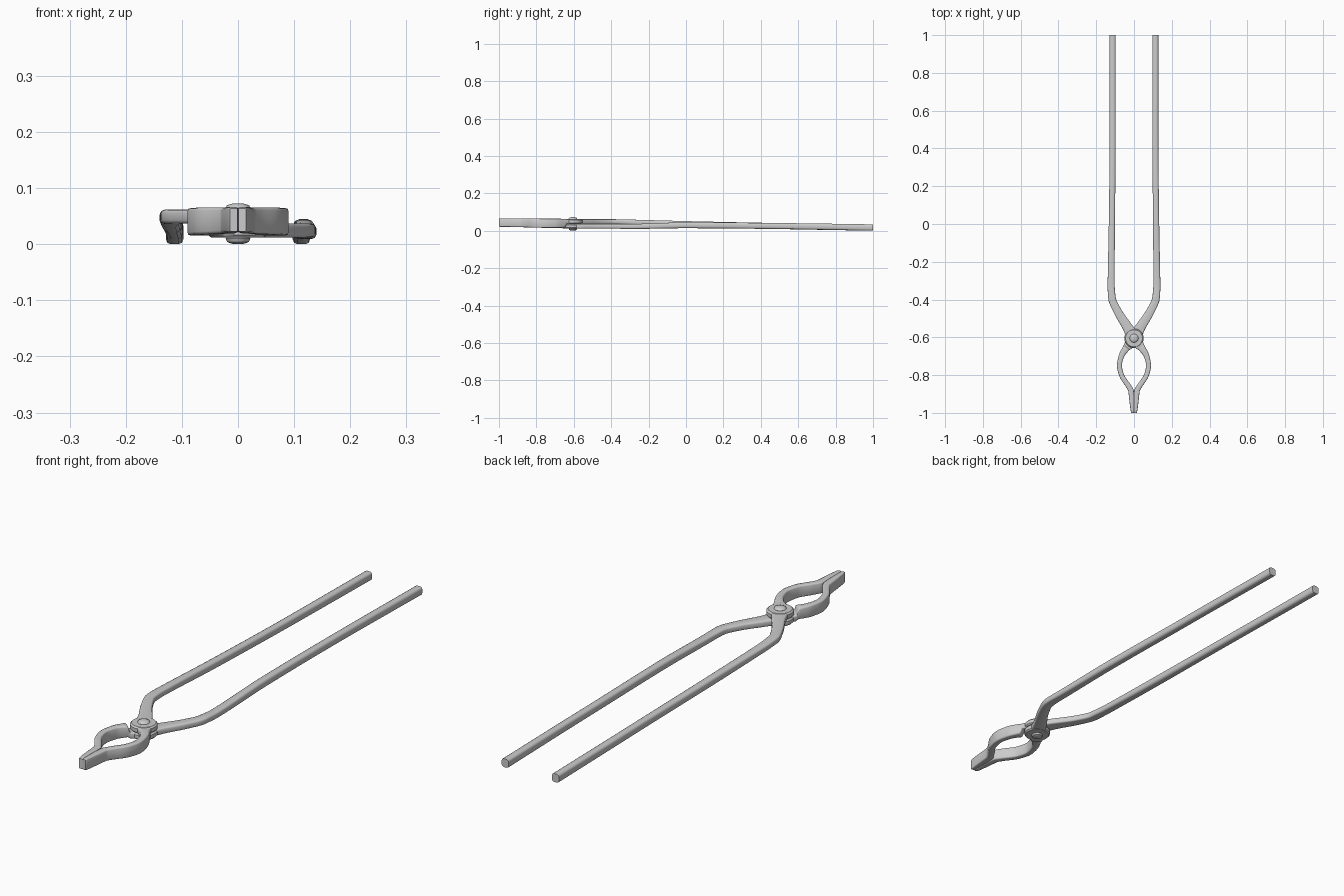
import bpy, bmesh, math
from mathutils import Vector

if "Cube" in bpy.data.objects:
    bpy.data.objects.remove(bpy.data.objects["Cube"])

PIVOT_Y = -0.605


def hermite(ys, vs, y):
    """Monotone cubic through (ys, vs), ys descending, without overshoot."""
    n = len(ys)
    d = [(vs[i + 1] - vs[i]) / (ys[i + 1] - ys[i]) for i in range(n - 1)]
    m = [d[0]] + [0 if a * b <= 0 else 2 * a * b / (a + b) for a, b in zip(d, d[1:])] + [d[-1]]
    i = next(k for k in range(n - 1) if y >= ys[k + 1] - 1e-9)
    h = ys[i + 1] - ys[i]
    t = (y - ys[i]) / h
    return ((2*t**3 - 3*t**2 + 1) * vs[i] + (t**3 - 2*t*t + t) * h * m[i]
            + (3*t*t - 2*t**3) * vs[i + 1] + (t**3 - t*t) * h * m[i + 1])


def finish(bm, name, angle=40):
    bmesh.ops.recalc_face_normals(bm, faces=bm.faces)
    me = bpy.data.meshes.new(name)
    bm.to_mesh(me)
    bm.free()
    ob = bpy.data.objects.new(name, me)
    bpy.context.collection.objects.link(ob)
    bpy.ops.object.select_all(action='DESELECT')
    ob.select_set(True)
    bpy.context.view_layer.objects.active = ob
    bpy.ops.object.shade_smooth_by_angle(angle=math.radians(angle))
    return ob


def forged_bar(name, stations, side, steps=6):
    """Loft chamfered sections; station = y, x, z, width, height, chamfer fraction."""
    cols = list(zip(*stations))
    ys = cols[0]
    samples = [a + (b - a) * k / steps for a, b in zip(ys, ys[1:]) for k in range(steps)] + [ys[-1]]
    rows = [[hermite(ys, c, y) for c in cols[1:]] for y in samples]
    bm = bmesh.new()
    rings = []
    for i, (x, z, w, h, c) in enumerate(rows):
        a, b = max(i - 1, 0), min(i + 1, len(rows) - 1)
        t = Vector((rows[b][0] - rows[a][0], samples[b] - samples[a])).normalized()
        nx, ny = -t.y, t.x
        u, v, k = w / 2, h / 2, c * min(w, h)
        prof = []
        for sx, sz in ((1, 1), (-1, 1), (-1, -1), (1, -1)):
            corner = [(sx * u, sz * (v - k)), (sx * (u - 0.3 * k), sz * (v - 0.3 * k)), (sx * (u - k), sz * v)]
            prof += corner if sx * sz > 0 else corner[::-1]
        rings.append([bm.verts.new((side * (x + nx * p), samples[i] + ny * p, z + q)) for p, q in prof])
    n = len(rings[0])
    for r, s in zip(rings, rings[1:]):
        for j in range(n):
            bm.faces.new((r[j], r[(j + 1) % n], s[(j + 1) % n], s[j]))
    bm.faces.new(rings[0])
    bm.faces.new(rings[-1])
    return finish(bm, name, 50)


def lathe(name, profile, seg=32):
    bm = bmesh.new()
    vs = [bm.verts.new((r, PIVOT_Y, z)) for r, z in profile]
    es = [bm.edges.new(p) for p in zip(vs, vs[1:])]
    bmesh.ops.spin(bm, geom=vs + es, cent=(0, PIVOT_Y, 0), axis=(0, 0, 1), angle=2 * math.pi, steps=seg)
    bmesh.ops.remove_doubles(bm, verts=bm.verts, dist=1e-5)
    return finish(bm, name)


# Each half: rein, elbow, crossing at the rivet, bowed jaw and flat bit
for name, side, rein_z in (("upper_half", 1, (0.017, 0.025, 0.036)), ("lower_half", -1, (0.017, 0.025, 0.029))):
    layer = 0.049 if side > 0 else 0.0245
    s = [(1.00, -0.113, rein_z[0], 0.031, 0.034, 0.28),
         (0.50, -0.113, rein_z[1], 0.031, 0.032, 0.28),
         (0.00, -0.117, rein_z[2], 0.033, 0.031, 0.28),
         (-0.32, -0.121, layer - 0.002, 0.037, 0.026, 0.28),
         (-0.39, -0.117, layer, 0.040, 0.025, 0.26),
         (-0.46, -0.088, layer, 0.043, 0.025, 0.24),
         (-0.54, -0.038, layer, 0.052, 0.025, 0.22),
         (-0.605, 0.000, layer, 0.066, 0.025, 0.2),
         (-0.648, 0.034, layer, 0.045, 0.025, 0.2),
         (-0.658, 0.042, 0.040, 0.038, 0.047, 0.2),
         (-0.70, 0.067, 0.040, 0.029, 0.049, 0.2),
         (-0.75, 0.077, 0.040, 0.026, 0.049, 0.2),
         (-0.80, 0.066, 0.041, 0.026, 0.048, 0.2),
         (-0.86, 0.028, 0.042, 0.027, 0.047, 0.2),
         (-0.885, 0.0155, 0.0425, 0.029, 0.046, 0.18),
         (-0.99, 0.0087, 0.0435, 0.017, 0.045, 0.18),
         (-1.00, 0.0076, 0.0435, 0.014, 0.041, 0.18)]
    forged_bar(name, s, side)

# Round bosses around the rivet
for name, z0, z1 in (("upper_boss", 0.0372, 0.063), ("lower_boss", 0.0115, 0.0368)):
    lathe(name, [(0, z0), (0.046, z0), (0.051, z0 + 0.005), (0.051, z1 - 0.006), (0.045, z1), (0, z1)])

# Rivet with domed heads on both sides
lathe("rivet", [(0, 0), (0.012, 0.001), (0.019, 0.004), (0.022, 0.010), (0.018, 0.014),
                (0.018, 0.060), (0.023, 0.064), (0.020, 0.069), (0.012, 0.072), (0, 0.073)])
